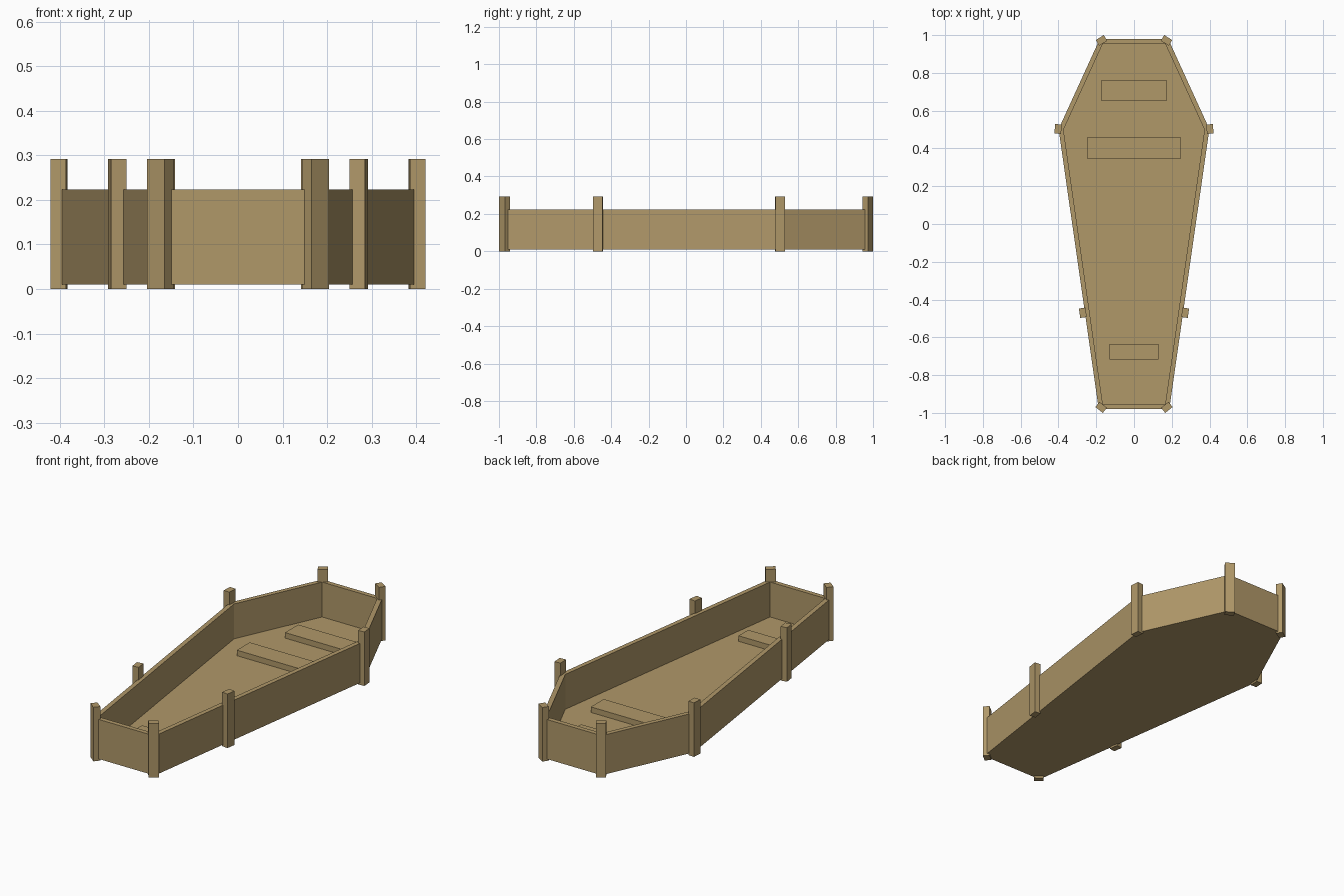
import bpy, bmesh, math
from mathutils import Matrix, Vector

if "Cube" in bpy.data.objects:
    bpy.data.objects.remove(bpy.data.objects["Cube"])

wood = bpy.data.materials.new("tan wood")
wood.diffuse_color = (0.434, 0.314, 0.141, 1)
wood.use_nodes = True
wood.node_tree.nodes["Principled BSDF"].inputs["Base Color"].default_value = wood.diffuse_color


def add_object(name, bm):
    bmesh.ops.recalc_face_normals(bm, faces=bm.faces)
    mesh = bpy.data.meshes.new(name)
    bm.to_mesh(mesh)
    bm.free()
    mesh.materials.append(wood)
    obj = bpy.data.objects.new(name, mesh)
    bpy.context.collection.objects.link(obj)
    return obj


def box(name, center, size, angle=0.0):
    bm = bmesh.new()
    matrix = (Matrix.Translation(center) @ Matrix.Rotation(angle, 4, 'Z')
              @ Matrix.Diagonal((*size, 1)))
    bmesh.ops.create_cube(bm, size=1, matrix=matrix)
    return add_object(name, bm)


# Hollow body: six-sided outline, raised, rim inset, then sunk to the floor
BOTTOM, RIM, FLOOR, WALL = 0.01, 0.224, 0.035, 0.025
right = [(0.187, -0.98), (0.399, 0.503), (0.181, 0.98)]
outline = right + [(-x, y) for x, y in reversed(right)]
bm = bmesh.new()
bottom = bm.faces.new([bm.verts.new((x, y, BOTTOM)) for x, y in outline])
top = bm.faces.new([bm.verts.new((x, y, RIM)) for x, y in outline])
n = len(outline)
for i in range(n):
    j = (i + 1) % n
    bm.faces.new((bottom.verts[i], bottom.verts[j], top.verts[j], top.verts[i]))
bmesh.ops.recalc_face_normals(bm, faces=bm.faces)
bmesh.ops.inset_region(bm, faces=[top], thickness=WALL, use_even_offset=True)
floor = bmesh.ops.extrude_discrete_faces(bm, faces=[top])["faces"][0]
bmesh.ops.translate(bm, verts=floor.verts, vec=Vector((0, 0, FLOOR - RIM)))
add_object("hollow_body", bm)

# Upright posts, mirrored left and right: centre x, y and outward angle in degrees
POST_H = 0.2925
posts = {
    "foot_post": (0.174, -0.971, -51.3),
    "lower_side_post": (0.271, -0.47, -8.2),
    "shoulder_post": (0.402, 0.503, 4.0),
    "head_post": (0.172, 0.972, 57.4),
}
for name, (x, y, deg) in posts.items():
    for side, s in (("right", 1), ("left", -1)):
        box(f"{name}_{side}", (s * x, y, POST_H / 2),
            (0.035, 0.05, POST_H), s * math.radians(deg))

# Low cross slats lying on the floor: half width, y start, y end
SLAT_H = 0.03
slats = {
    "head_slat": (0.173, 0.65, 0.762),
    "shoulder_slat": (0.25, 0.347, 0.457),
    "foot_slat": (0.13, -0.718, -0.635),
}
for name, (half, y0, y1) in slats.items():
    box(name, (0, (y0 + y1) / 2, FLOOR + SLAT_H / 2), (2 * half, y1 - y0, SLAT_H))
